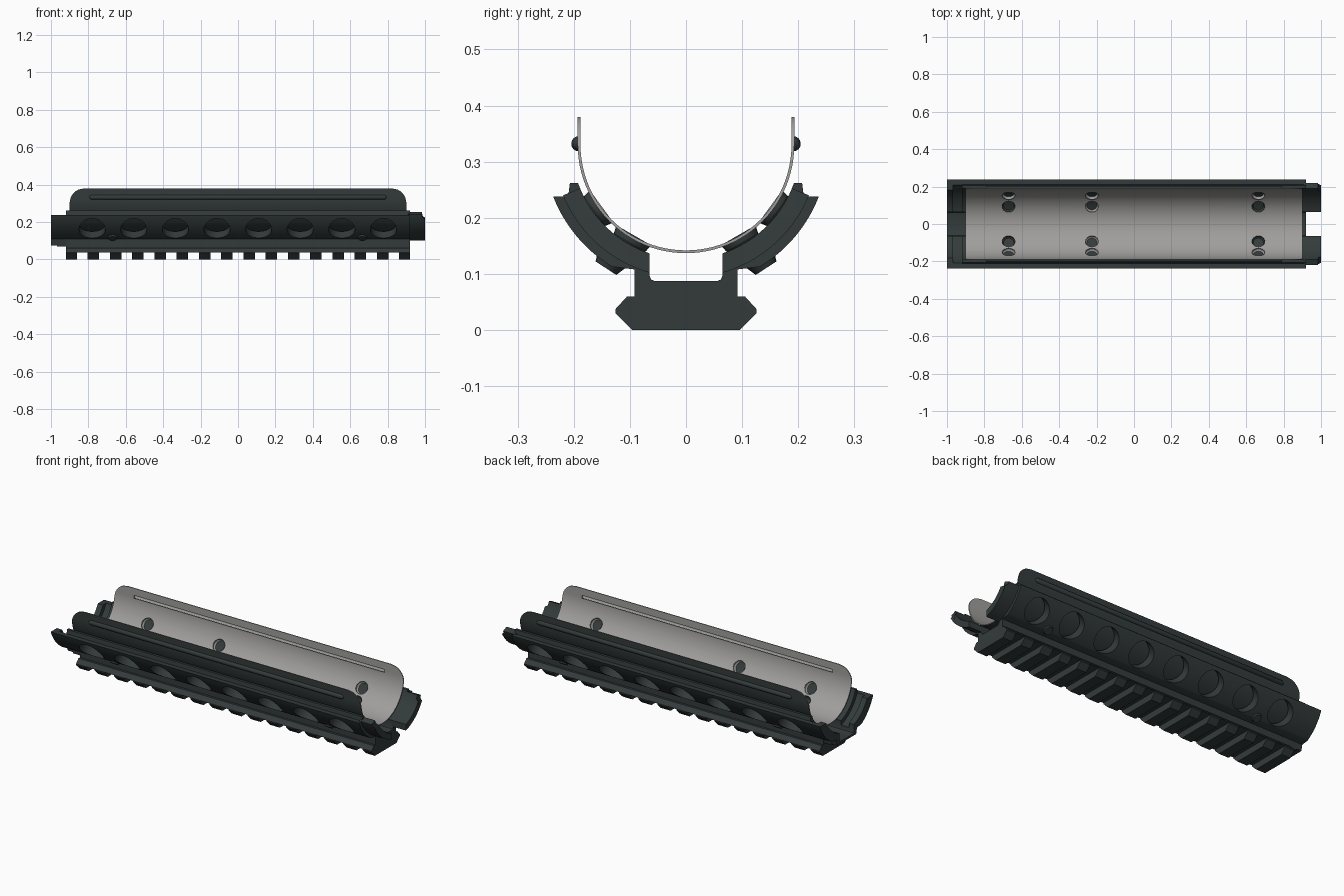
import bpy, bmesh, math
from mathutils import Vector, Matrix

if "Cube" in bpy.data.objects:
    bpy.data.objects.remove(bpy.data.objects["Cube"])

CZ = 0.33  # height of the common bore axis


def material(name, rgb):
    m = bpy.data.materials.new(name)
    m.diffuse_color = (*rgb, 1)
    m.use_nodes = True
    m.node_tree.nodes["Principled BSDF"].inputs["Base Color"].default_value = m.diffuse_color
    return m


DARK = material("dark_green_grey", (0.033, 0.044, 0.043))
GREY = material("bare_metal_grey", (0.35, 0.345, 0.335))


def finish(name, bm, mats=(DARK,), smooth=True, recalc=True):
    if recalc:
        bmesh.ops.recalc_face_normals(bm, faces=bm.faces)
    me = bpy.data.meshes.new(name)
    bm.to_mesh(me)
    bm.free()
    for m in mats:
        me.materials.append(m)
    ob = bpy.data.objects.new(name, me)
    bpy.context.collection.objects.link(ob)
    if smooth:
        shade(ob)
    return ob


def activate(ob):
    bpy.ops.object.select_all(action='DESELECT')
    ob.select_set(True)
    bpy.context.view_layer.objects.active = ob


def shade(ob):
    activate(ob)
    bpy.ops.object.shade_smooth_by_angle(angle=math.radians(30))


def arc(r, a0, a1, n=16):
    # angles measured from straight down, around the bore axis
    return [(r * math.sin(a0 + (a1 - a0) * i / n), CZ - r * math.cos(a0 + (a1 - a0) * i / n))
            for i in range(n + 1)]


def ang_z(r, z):
    return math.acos((CZ - z) / r)


def add_prism(bm, pts, x0, x1):
    a = [bm.verts.new((x0, y, z)) for y, z in pts]
    b = [bm.verts.new((x1, y, z)) for y, z in pts]
    bm.faces.new(a)
    bm.faces.new(b[::-1])
    n = len(pts)
    for i in range(n):
        bm.faces.new((a[i], b[i], b[(i + 1) % n], a[(i + 1) % n]))


def radial(theta, side, r, x):
    d = Vector((0, side * math.sin(theta), -math.cos(theta)))
    return Matrix.Translation(Vector((x, 0, CZ)) + d * r) @ d.to_track_quat('Z', 'Y').to_matrix().to_4x4()


def add_cyl(bm, theta, side, r0, r1, x, rad, rad2=None, seg=32):
    bmesh.ops.create_cone(bm, cap_ends=True, segments=seg, radius1=rad,
                          radius2=rad if rad2 is None else rad2,
                          depth=r1 - r0, matrix=radial(theta, side, (r0 + r1) / 2, x))


def cut(ob, bm):
    c = finish("cutter", bm, smooth=False)
    c.hide_render = True
    m = ob.modifiers.new("cut", 'BOOLEAN')
    m.operation = 'DIFFERENCE'
    m.solver = 'EXACT'
    m.object = c
    activate(ob)
    bpy.ops.object.modifier_move_to_index(modifier="cut", index=0)
    bpy.ops.object.modifier_apply(modifier="cut")
    bpy.data.objects.remove(c)


def mirrored(half):
    return half + [(-y, z) for y, z in reversed(half) if y > 1e-6]


def section(ri, lip, lower):
    ro, zt = 0.254, 0.238
    top = 0.262 if lip else zt
    half = [(0, 0.087), (0.055, 0.087), (0.062, 0.09), (0.065, 0.097)]
    half += arc(ri, math.asin(0.065 / ri), ang_z(ri, top))
    if lip:
        half += [(0.207, 0.262), (0.21, 0.238)]
    half += arc(ro, ang_z(ro, zt), math.asin(0.132 / ro))
    half += [(0.092, 0.108)] + lower
    return mirrored(half)


def bare_prism(name, pts, x0, x1):
    bm = bmesh.new()
    add_prism(bm, pts, x0, x1)
    return finish(name, bm, smooth=False)


# Main guard body with accessory rail underneath
rail = [(0.092, 0.06), (0.105, 0.06), (0.126, 0.037), (0.126, 0.03), (0.096, 0.0)]
body = bare_prism("guard_body", section(0.204, True, rail), -0.92, 0.92)
bm = bmesh.new()
HOLE = math.radians(48)
for i in range(8):
    for s in (-1, 1):
        add_cyl(bm, HOLE, s, 0.16, 0.34, -0.78 + i * 0.2225, 0.07, seg=40)
for i in range(15):
    x = -0.92 + 0.058 + i * 0.119
    add_prism(bm, [(-0.2, -0.1), (0.2, -0.1), (0.2, 0.036), (-0.2, 0.036)], x, x + 0.058)
cut(body, bm)
shade(body)

# Rear collar with an inner groove
shade(bare_prism("rear_collar", section(0.204, False, [(0.085, 0.075)]), -1.0, -0.968))
shade(bare_prism("rear_groove", section(0.228, False, [(0.085, 0.068)]), -0.968, -0.92))

# Front wings: slimmer curved tongues past the rail, with chamfered tips
for s, tag in ((-1, "left"), (1, "right")):
    bm = bmesh.new()
    a0 = math.asin(0.065 / 0.204)
    a1 = ang_z(0.237, 0.24)
    pts = arc(0.204, a0, a1) + arc(0.237, a1, math.asin(0.065 / 0.237))
    pts = [(s * y, z) for y, z in pts]
    add_prism(bm, pts, 0.91, 1.0)
    for v in bm.verts:
        if v.co.x > 0.99 and v.co.z > 0.225:
            v.co.x = 0.985
    finish("front_wing_" + tag, bm)


def double_sheet(name, outer, inner, mats=(DARK, GREY), wrap=False):
    # thin solid: outer skin uses the first material, inner skin and rim the second
    bm = bmesh.new()
    g = [[[bm.verts.new(p) for p in row] for row in grid] for grid in (outer, inner)]
    R, C = len(outer), len(outer[0])

    def quad(vs, mi):
        bm.faces.new(vs).material_index = mi
    for k in (0, 1):
        for i in range(R - 1):
            for j in range(C if wrap else C - 1):
                q = [g[k][i][j], g[k][i][(j + 1) % C], g[k][i + 1][(j + 1) % C], g[k][i + 1][j]]
                quad(q if k else q[::-1], k)
    for j in range(C if wrap else C - 1):
        n = (j + 1) % C
        quad([g[0][0][j], g[0][0][n], g[1][0][n], g[1][0][j]], 1)
        quad([g[0][-1][j], g[1][-1][j], g[1][-1][n], g[0][-1][n]], 1)
    if not wrap:
        for i in range(R - 1):
            quad([g[0][i][0], g[1][i][0], g[1][i + 1][0], g[0][i + 1][0]], 1)
            quad([g[0][i][-1], g[0][i + 1][-1], g[1][i + 1][-1], g[1][i][-1]], 1)
    return finish(name, bm, mats, smooth=False)


# Heat liner: thin U-shaped sheet with rounded upper corners
def liner_grid(r):
    tops = [CZ + 0.05 * i / 8 for i in range(1, 9)]
    half = arc(r, 0, math.pi / 2, 24) + [(r, z) for z in tops]
    prof = [(-y, z) for y, z in reversed(half[1:])] + half
    rows = []
    for y, z in prof:
        h = max(0, z - 0.30) / 0.08
        x = 0.9 - 0.08 * (1 - math.sqrt(max(0, 1 - h * h)))
        rows.append([(-x, y, z), (x, y, z)])
    return rows


liner = double_sheet("heat_liner", liner_grid(0.193), liner_grid(0.188))
LOW, HIGH = math.radians(30), math.radians(54)
spots = [(x, a, s) for x in (-0.67, -0.225, 0.665) for a in (LOW, HIGH) for s in (-1, 1)]
bm = bmesh.new()
for x, a, s in spots:
    add_cyl(bm, a, s, 0.17, 0.21, x, 0.034)
for s in (-1, 1):
    ys = sorted((s * 0.17, s * 0.21))
    add_prism(bm, [(ys[0], 0.324), (ys[1], 0.324), (ys[1], 0.34), (ys[0], 0.34)], -0.78, 0.78)
cut(liner, bm)
shade(liner)

# Pressed dimples and dark fastener cups standing out from the liner
for n, (x, a, s) in enumerate(spots):
    deep = a == LOW and abs(x) > 0.5
    prof = [(0.035, -0.004), (0.033, 0.008), (0.026, 0.016), (0.014, 0.018), (0.001, 0.018)]
    grids = []
    for off in (0.002, 0):
        M = radial(a, s, 0.19, x)
        grids.append([[M @ Vector((r * math.cos(t), r * math.sin(t), h + off))
                       for t in [math.tau * k / 24 for k in range(24)]] for r, h in prof])
    shade(double_sheet(("fastener_cup_" if deep else "liner_dimple_") + str(n), *grids,
                       mats=(DARK, DARK) if deep else (DARK, GREY), wrap=True))

# Stiffening beads along the upper liner walls
for s, tag in ((-1, "left"), (1, "right")):
    grids = []
    for r in (0.0135, 0.010):
        rows = []
        for x, k in ((-0.795, 0.1), (-0.79, 0.65), (-0.78, 1), (0.78, 1), (0.79, 0.65), (0.795, 0.1)):
            rows.append([(x, s * (0.191 + k * r * math.cos(t)), 0.332 + k * r * math.sin(t))
                         for t in [math.pi * (i / 8 - 0.5) for i in range(9)]])
        grids.append(rows)
    shade(double_sheet("liner_bead_" + tag, *grids))

# Small domed fastener heads between the vent holes
bm = bmesh.new()
for x in (-0.67, 0.665):
    for s in (-1, 1):
        add_cyl(bm, math.radians(33), s, 0.235, 0.262, x, 0.032, 0.022, 20)
finish("fastener_heads", bm)
